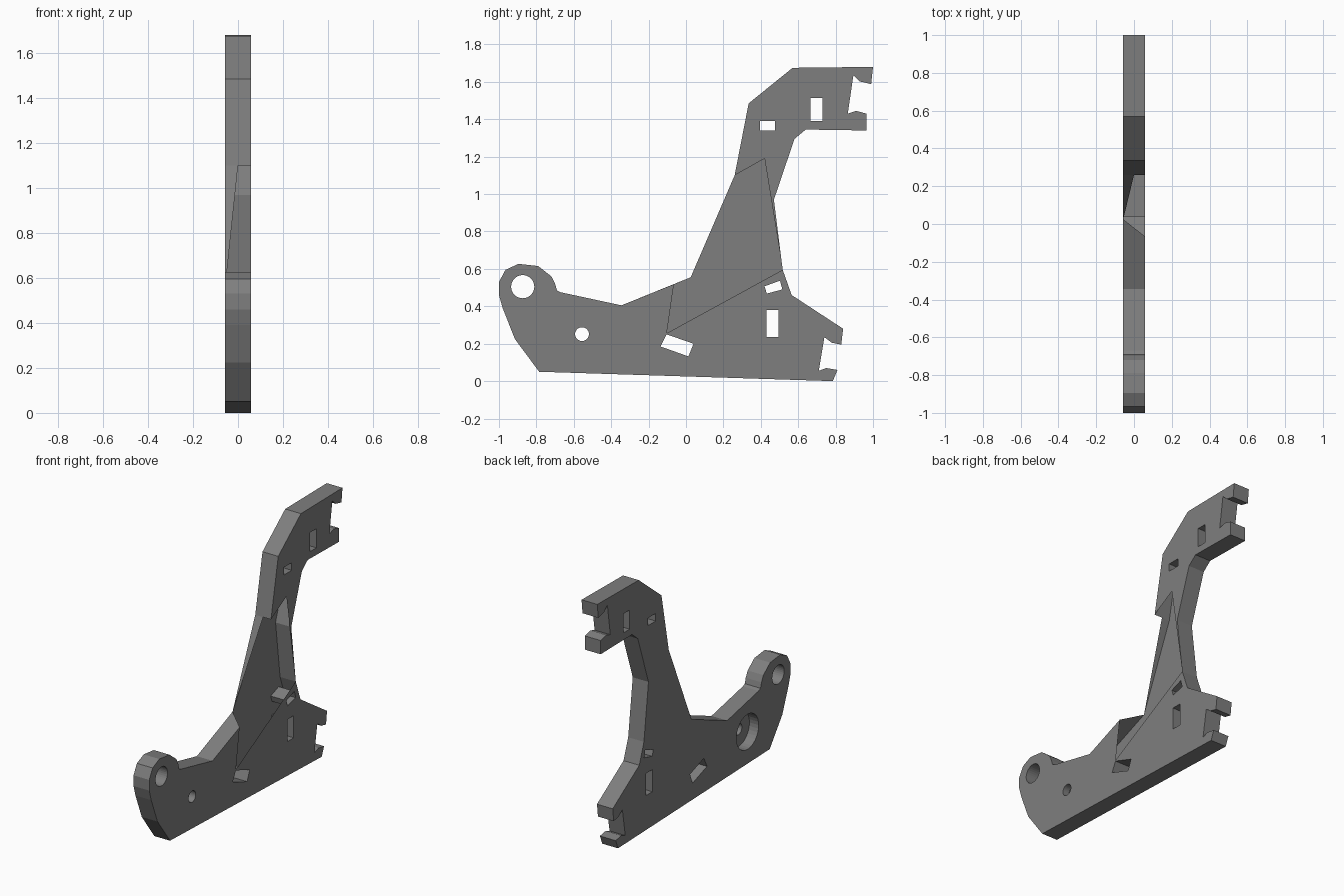
import bpy
import bmesh
import math

default_cube = bpy.data.objects.get("Cube")
if default_cube:
    bpy.data.objects.remove(default_cube, do_unlink=True)

HALF = 0.057          # half the plate thickness
BORE_FLOOR = 0.01     # depth reached by the counterbore

# Side profile as (y, z), in sections around the plate
front_arm = [(-.785, .05), (-.915, .225), (-.98, .39), (-1, .46), (-1, .53), (-.965, .595),
             (-.895, .627), (-.79, .615), (-.72, .56), (-.7, .52), (-.69, .485),
             (-.67, .475), (-.345, .405)]
inner_corner = (.025, .555)
upper_arm = [(.26, 1.1), (.335, 1.485), (.57, 1.675), (1, 1.68), (.99, 1.588), (.93, 1.602),
             (.895, 1.635), (.865, 1.43), (.91, 1.445), (.965, 1.43), (.965, 1.34),
             (.64, 1.345), (.58, 1.295), (.47, .97)]
waist = (.517, .595)
rear_foot = [(.565, .46), (.84, .28), (.83, .195), (.78, .205), (.74, .235), (.71, .055),
             (.75, .07), (.81, .06), (.785, 0)]

# Corners of the open window in the left face
window_front = (-.065, .518)
window_low = (-.103, .256)
window_top = (.42, 1.19)


def rectangle(y0, z0, y1, z1):
    return [(y0, z0), (y1, z0), (y1, z1), (y0, z1)]


def circle(y, z, radius, sides=32):
    steps = [math.tau * i / sides for i in range(sides)]
    return [(y + radius * math.cos(a), z + radius * math.sin(a)) for a in steps]


# Through holes
pivot_hole = circle(-.873, .505, .062)
bolt_hole = circle(-.556, .251, .037)
counterbore = circle(-.556, .251, .115)
slanted_slot = [(-.104, .25), (.04, .2), (.013, .132), (-.136, .185)]
small_slot = [(.42, .507), (.503, .537), (.515, .49), (.432, .468)]
foot_slot = rectangle(.43, .235, .495, .38)
arm_slots = [rectangle(.665, 1.39, .73, 1.515), rectangle(.395, 1.34, .475, 1.39)]
plain_foot_holes = [pivot_hole, slanted_slot, small_slot, foot_slot]

bm = bmesh.new()


def ring(points, x):
    return [bm.verts.new((x, y, z)) for y, z in points]


def cap(loops, x, facing):
    """Fill an outline with holes in the plane at x."""
    edges = []
    for points in loops:
        verts = ring(points, x)
        edges += [bm.edges.new((v, verts[i - 1])) for i, v in enumerate(verts)]
    bmesh.ops.triangle_fill(bm, use_beauty=True, use_dissolve=False,
                            edges=edges, normal=(facing, 0, 0))


def wall(points, x0, x1, closed=True):
    """Join two copies of a path across the thickness."""
    low, high = ring(points, x0), ring(points, x1)
    for i in range(0 if closed else 1, len(points)):
        bm.faces.new((low[i - 1], low[i], high[i], high[i - 1]))


def patch(*corners):
    bm.faces.new([bm.verts.new((x, *point)) for point, x in corners])


# Full right face
outline = front_arm + [inner_corner] + upper_arm + [waist] + rear_foot
cap([outline, counterbore] + plain_foot_holes + arm_slots, -HALF, -1)

# Left face, in two parts around the open window
cap([front_arm + [window_front, window_low, waist] + rear_foot, bolt_hole]
    + plain_foot_holes, HALF, 1)
cap([upper_arm + [waist, window_top]] + arm_slots, HALF, 1)

# Outer rim, with two tapered pieces beside the window
wall(upper_arm + [waist] + rear_foot + front_arm, -HALF, HALF, closed=False)
patch((front_arm[-1], -HALF), (inner_corner, -HALF),
      (window_front, HALF), (front_arm[-1], HALF))
patch((inner_corner, -HALF), (upper_arm[0], -HALF), (upper_arm[0], 0))

# Hole walls and the stepped bolt hole
for hole in plain_foot_holes + arm_slots:
    wall(hole, -HALF, HALF)
wall(counterbore, -HALF, BORE_FLOOR)
cap([counterbore, bolt_hole], BORE_FLOOR, -1)
wall(bolt_hole, BORE_FLOOR, HALF)

bmesh.ops.remove_doubles(bm, verts=bm.verts[:], dist=0.0005)
bmesh.ops.recalc_face_normals(bm, faces=bm.faces[:])

mesh = bpy.data.meshes.new("bracket_plate")
bm.to_mesh(mesh)
bm.free()
bracket = bpy.data.objects.new("bracket_plate", mesh)
bpy.context.collection.objects.link(bracket)

# Plain grey finish
grey = bpy.data.materials.new("mid_grey")
grey.use_nodes = True
colour = (.21, .21, .21, 1)
grey.diffuse_color = colour
grey.node_tree.nodes["Principled BSDF"].inputs["Base Color"].default_value = colour
mesh.materials.append(grey)
